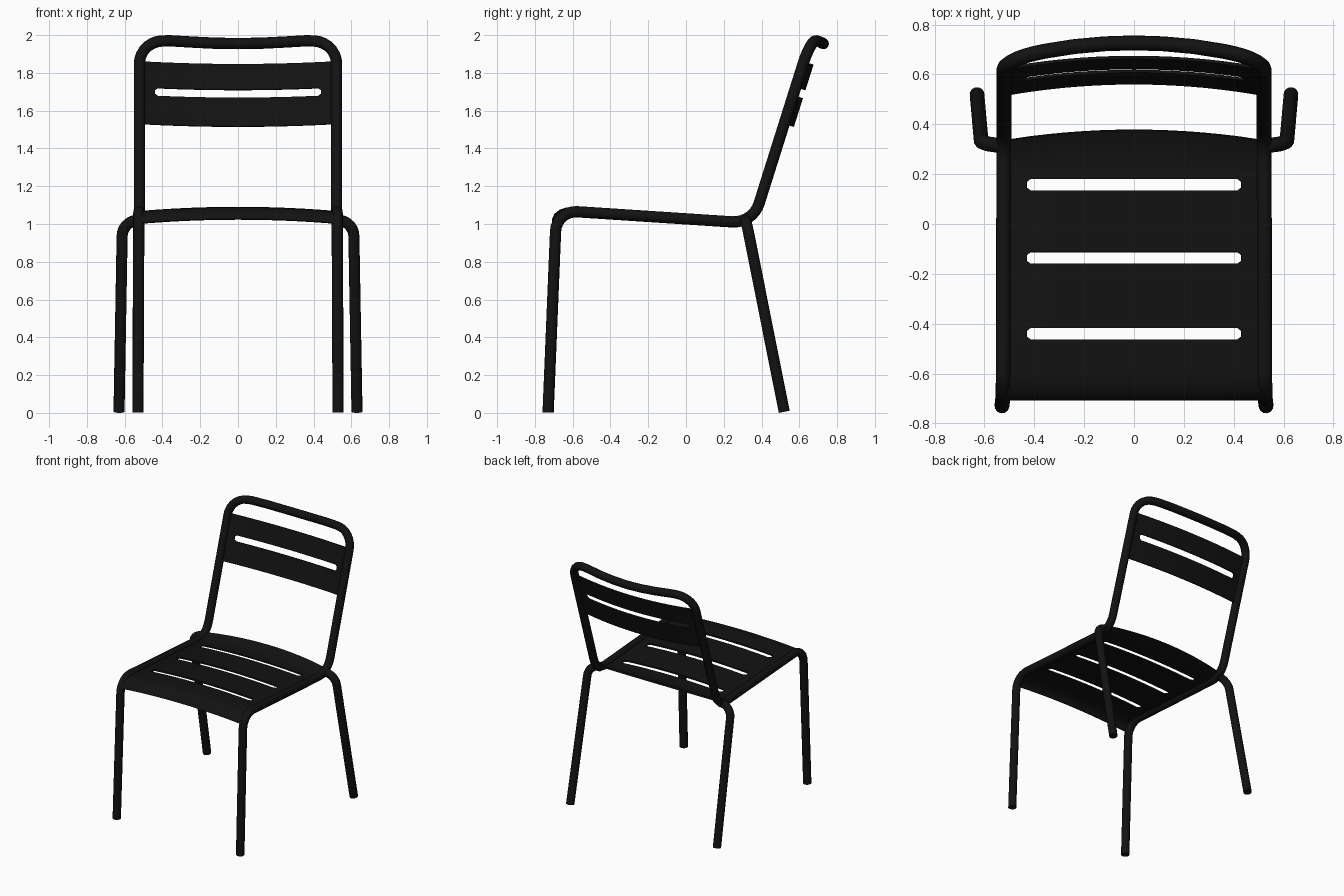
import bpy, bmesh
from math import radians
from mathutils import Vector

if "Cube" in bpy.data.objects:
    bpy.data.objects.remove(bpy.data.objects["Cube"])

R = 0.03  # tube radius
black = bpy.data.materials.new("black_paint")
black.diffuse_color = (0.006, 0.006, 0.006, 1)
black.use_nodes = True
black.node_tree.nodes["Principled BSDF"].inputs["Base Color"].default_value = black.diffuse_color


def fillet(points, steps=7):
    """Round the corners of a path; each point is (x, y, z, setback)."""
    pts = [Vector(p[:3]) for p in points]
    out = []
    for i, p in enumerate(pts):
        d = points[i][3]
        if not d:
            out.append(p)
            continue
        a = p + (pts[i - 1] - p).normalized() * d
        b = p + (pts[i + 1] - p).normalized() * d
        # rational quadratic gives a true circular arc
        w = ((a - p).normalized() + (b - p).normalized()).length / 2
        w = (1 - w * w) ** 0.5
        for k in range(steps + 1):
            t = k / steps
            q0, q1, q2 = (1 - t) ** 2, 2 * t * (1 - t) * w, t * t
            out.append((a * q0 + p * q1 + b * q2) / (q0 + q1 + q2))
    return out


def finish(ob):
    ob.data.materials.append(black)
    bpy.ops.object.select_all(action='DESELECT')
    ob.select_set(True)
    bpy.context.view_layer.objects.active = ob


def tube(name, path):
    cu = bpy.data.curves.new(name, 'CURVE')
    cu.dimensions = '3D'
    cu.bevel_depth = R
    cu.bevel_resolution = 4
    cu.use_fill_caps = True
    sp = cu.splines.new('POLY')
    sp.points.add(len(path) - 1)
    for p, co in zip(sp.points, path):
        p.co = (*co, 1)
    ob = bpy.data.objects.new(name, cu)
    bpy.context.collection.objects.link(ob)
    finish(ob)
    bpy.ops.object.convert(target='MESH')
    bpy.ops.object.shade_smooth_by_angle(angle=radians(40))


def slotted_sheet(name, rows, surface, half, slot, thick):
    """rows: (v, kind); kind 0 plain, 1 slot edge, 2 slot middle."""
    bm = bmesh.new()
    n = 12
    grid = []
    for v, kind in rows:
        end = slot if kind == 2 else slot - 0.015
        xs = [-half] + [end * (2 * i / n - 1) for i in range(n + 1)] + [half]
        grid.append([bm.verts.new(surface(x, v)) for x in xs])
    for r in range(len(rows) - 1):
        is_slot = rows[r][1] + rows[r + 1][1] >= 3
        for c in range(n + 2):
            if is_slot and 0 < c < n + 1:
                continue
            bm.faces.new((grid[r][c], grid[r][c + 1], grid[r + 1][c + 1], grid[r + 1][c]))
    loose = [v for v in bm.verts if not v.link_faces]
    bmesh.ops.delete(bm, geom=loose, context='VERTS')
    me = bpy.data.meshes.new(name)
    bm.to_mesh(me)
    bm.free()
    ob = bpy.data.objects.new(name, me)
    bpy.context.collection.objects.link(ob)
    finish(ob)
    m = ob.modifiers.new("thickness", 'SOLIDIFY')
    m.thickness = thick
    m.offset = 0
    bpy.ops.object.modifier_apply(modifier=m.name)
    bpy.ops.object.shade_smooth_by_angle(angle=radians(40))


def slot_rows(lo, hi):
    q = (hi - lo) / 4
    return [(lo, 1), (lo + q, 2), (hi - q, 2), (hi, 1)]


# main frame: front legs, seat rails, back posts and bowed top bar in one tube
side = [(0.53, -0.73, 0.002, 0), (0.525, -0.686, 1.072, 0.11),
        (0.522, 0.354, 1.004, 0.11), (0.522, 0.657, 1.966, 0.125)]
bar = [(0.36, 0.693, 1.97, 0), (0.24, 0.712, 1.963, 0), (0.12, 0.723, 1.957, 0)]
half_path = side + bar
other = [(-x, y, z, d) for x, y, z, d in reversed(half_path)]
tube("main_frame", fillet(half_path + [(0, 0.727, 1.955, 0)] + other))

# splayed rear legs
for s, label in ((-1, "left"), (1, "right")):
    tube("rear_leg_" + label, fillet([(s * 0.51, 0.315, 1.02, 0),
                                      (s * 0.612, 0.318, 1.02, 0.085),
                                      (s * 0.63, 0.52, 0.006, 0)]))

# seat: crowned sheet with a rolled front edge and three slots
profile = [(-0.703, 1.003), (-0.692, 1.028), (-0.665, 1.049), (-0.63, 1.06),
           (-0.58, 1.063), (0.23, 1.012), (0.29, 1.018), (0.335, 1.04)]


def seat_surface(x, y):
    for (y0, z0), (y1, z1) in zip(profile, profile[1:]):
        if y <= y1:
            break
    z = z0 + (z1 - z0) * (y - y0) / (y1 - y0)
    crown = 1 - (x / 0.52) ** 2
    back = max(0, min(1, (y - 0.2) / 0.135))
    return (x, y + 0.042 * crown * back, z + 0.022 * crown)


rows = [(y, 0) for y, z in profile]
for c in (-0.44, -0.136, 0.158):
    rows += slot_rows(c - 0.023, c + 0.023)
slotted_sheet("seat", sorted(rows), seat_surface, 0.52, 0.43, 0.012)


# backrest panel: bowed sheet with one slot
def back_surface(x, z):
    bow = 0.048 * (1 - (x / 0.52) ** 2)
    y = 0.354 + (z - 1.004) * 0.315
    return (x, y + bow * 0.954, z - bow * 0.30)


slotted_sheet("backrest", [(1.53, 0)] + slot_rows(1.682, 1.724) + [(1.86, 0)],
              back_surface, 0.52, 0.44, 0.012)
